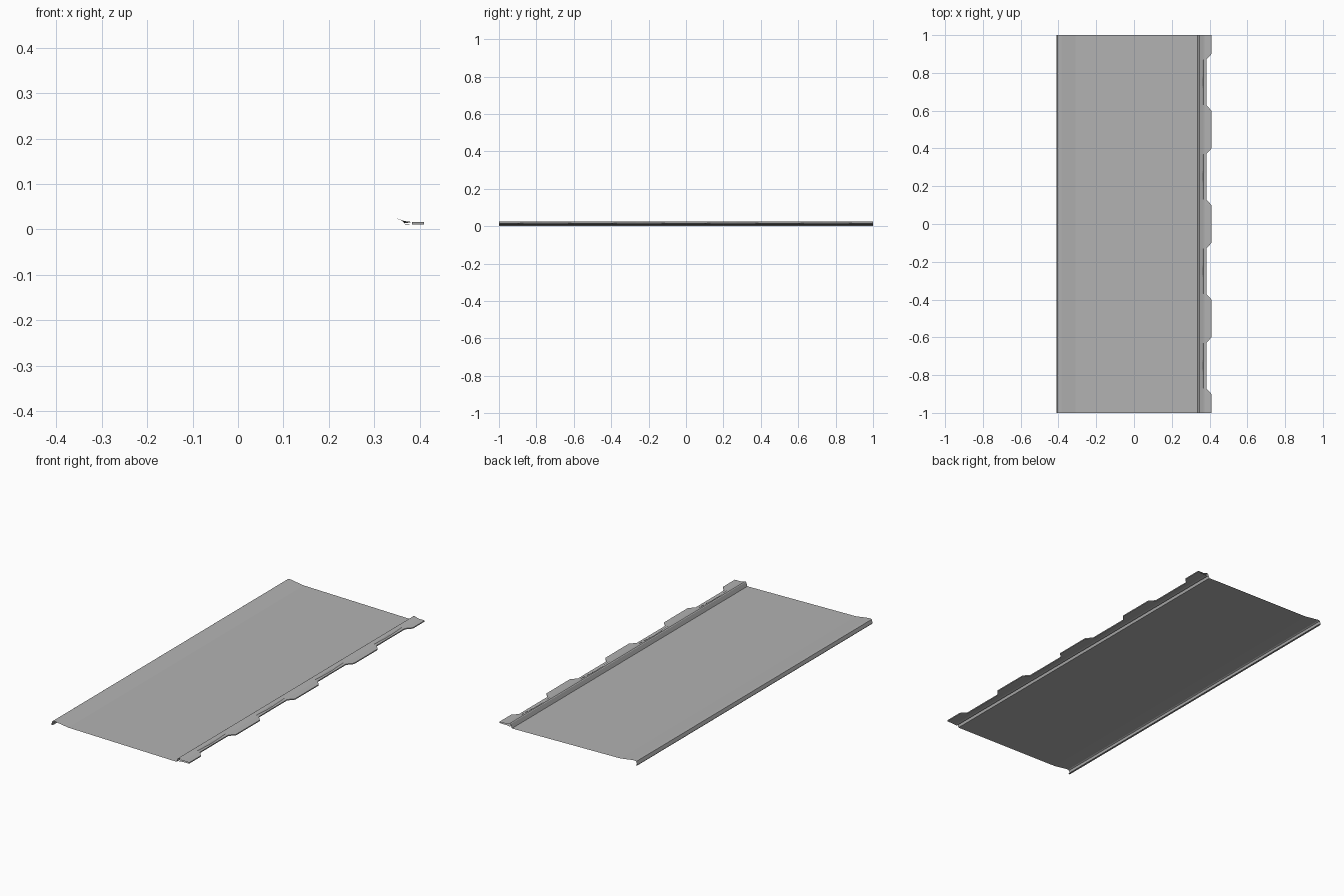
import bpy, bmesh

if "Cube" in bpy.data.objects:
    bpy.data.objects.remove(bpy.data.objects["Cube"])

metal = bpy.data.materials.new("dark_grey_metal")
metal.diffuse_color = (0.45, 0.45, 0.45, 1)
metal.use_nodes = True
metal.node_tree.nodes["Principled BSDF"].inputs["Base Color"].default_value = metal.diffuse_color


def loft(name, stations, profile):
    """Skin an open cross-section (x, z) along the y stations."""
    bm = bmesh.new()
    rows = [[bm.verts.new((x, y, z)) for x, z in profile(y)] for y in stations]
    for a, b in zip(rows, rows[1:]):
        for i in range(len(a) - 1):
            bm.faces.new((a[i], a[i + 1], b[i + 1], b[i]))
    bmesh.ops.reverse_faces(bm, faces=bm.faces)
    bm.normal_update()
    # Visible sheet side faces up
    if sum(f.normal.z * f.calc_area() for f in bm.faces) < 0:
        bmesh.ops.reverse_faces(bm, faces=bm.faces)
    mesh = bpy.data.meshes.new(name)
    bm.to_mesh(mesh)
    bm.free()
    mesh.materials.append(metal)
    obj = bpy.data.objects.new(name, mesh)
    bpy.context.collection.objects.link(obj)
    return obj


def tab_distance(y):
    """Distance to the nearest tab centre (tabs every half unit)."""
    return abs(y - round(y * 2) / 2)


def ramp(v, start, length):
    return min(1, max(0, (v - start) / length))


# Main sheet: hooked lip, crest, gently inclined pan and raised rib
SHEET = [(-0.400, 0.001), (-0.409, 0.0), (-0.410, 0.003), (-0.404, 0.021),
         (-0.397, 0.024), (-0.385, 0.0235), (-0.31, 0.0125), (0.335, 0.001),
         (0.343, 0.022), (0.347, 0.025)]
loft("panel_sheet", [-1, 1], lambda y: SHEET)


# Locking flange: folded double, with wide tabs and pressed dimples between them
def flange(y):
    d = tab_distance(y)
    edge = 0.41 - 0.027 * ramp(d, 0.10, 0.03)
    dip = ramp(d, 0.13, 0.10)
    return [(0.347, 0.025), (0.364 - 0.003 * dip, 0.0195),
            (0.367, 0.0185 - 0.005 * dip), (0.376, 0.017 - 0.002 * dip),
            (edge, 0.0165), (edge, 0.011), (0.36, 0.010), (0.348, 0.007)]


stations = {-1.0, 1.0}
for k in range(-2, 3):
    for off in (0.10, 0.13, 0.23):
        for s in (-1, 1):
            y = round(k * 0.5 + s * off, 3)
            if abs(y) < 1:
                stations.add(y)
loft("locking_flange", sorted(stations), flange)
